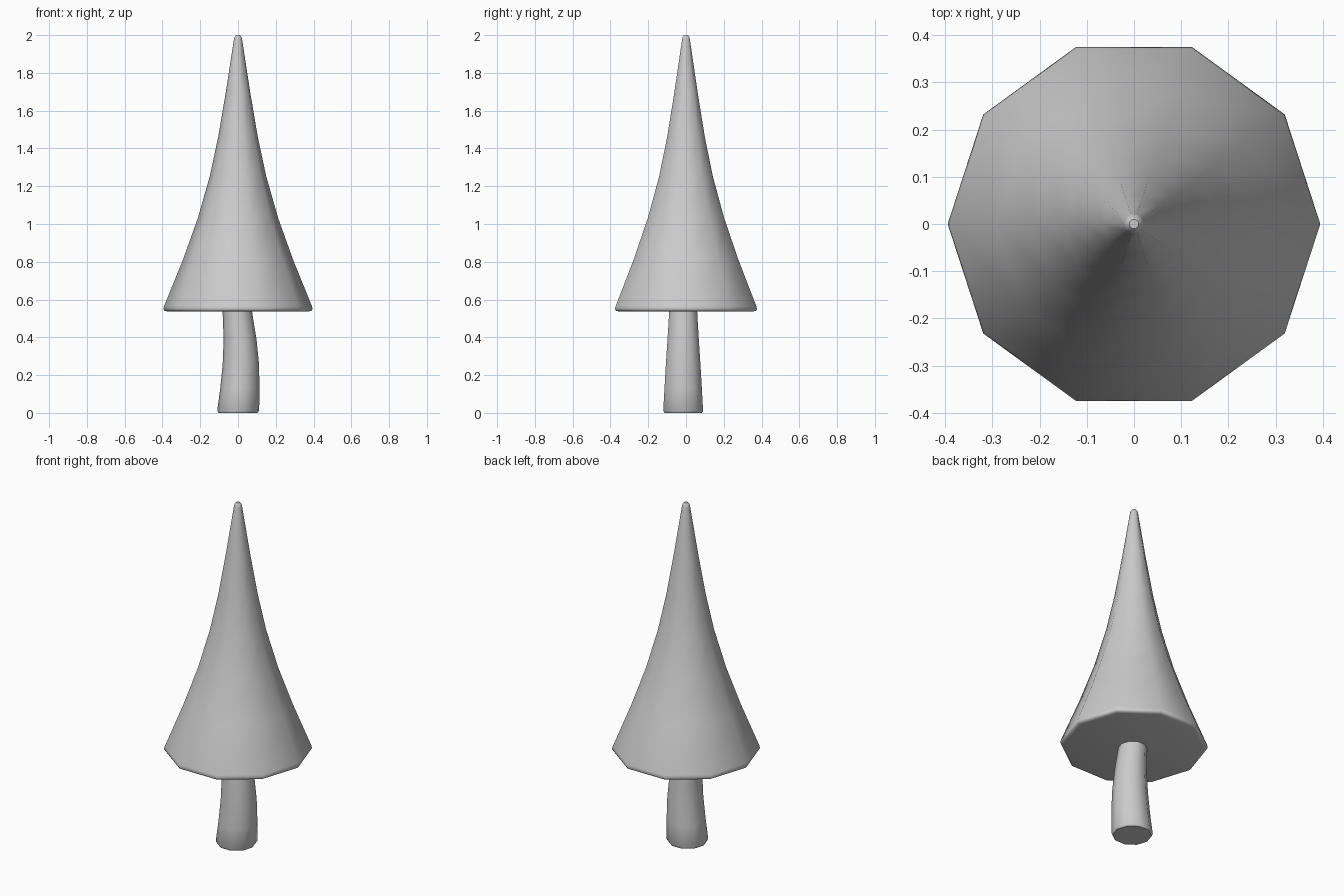
import bpy, bmesh
from math import cos, sin, tau

if "Cube" in bpy.data.objects:
    bpy.data.objects.remove(bpy.data.objects["Cube"])


def loft(name, sides, rings):
    """Capped tube through rings of (centre x, centre y, z, radius)."""
    bm = bmesh.new()
    loops = [[bm.verts.new((cx + r * cos(tau * i / sides), cy + r * sin(tau * i / sides), z))
              for i in range(sides)] for cx, cy, z, r in rings]
    for a, b in zip(loops, loops[1:]):
        for i in range(sides):
            j = (i + 1) % sides
            bm.faces.new((a[i], a[j], b[j], b[i]))
    bm.faces.new(loops[0][::-1])
    bm.faces.new(loops[-1])
    mesh = bpy.data.meshes.new(name)
    bm.to_mesh(mesh)
    bm.free()
    obj = bpy.data.objects.new(name, mesh)
    bpy.context.collection.objects.link(obj)
    bpy.ops.object.select_all(action='DESELECT')
    obj.select_set(True)
    bpy.context.view_layer.objects.active = obj
    bpy.ops.object.shade_smooth_by_angle(angle=0.9)
    return obj


# Foliage: ten-sided flared cone with a rounded rim and tip
profile = [(0.375, 0.537), (0.390, 0.541), (0.395, 0.550), (0.391, 0.566),
           (0.292, 0.81), (0.213, 1.03), (0.150, 1.25), (0.105, 1.46),
           (0.066, 1.69), (0.022, 1.975), (0.019, 1.989), (0.010, 2.0)]
loft("foliage", 10, [(0, 0, z, r) for r, z in profile])

# Trunk: slightly bent, tapering, with a small rounded foot
loft("trunk", 10, [(0.0, -0.015, 0.0, 0.104), (0.001, -0.015, 0.012, 0.111),
                   (0.010, -0.015, 0.13, 0.104), (0.015, -0.015, 0.26, 0.096),
                   (0.011, -0.015, 0.39, 0.087), (0.0, -0.015, 0.50, 0.080),
                   (-0.006, -0.015, 0.56, 0.077)])
